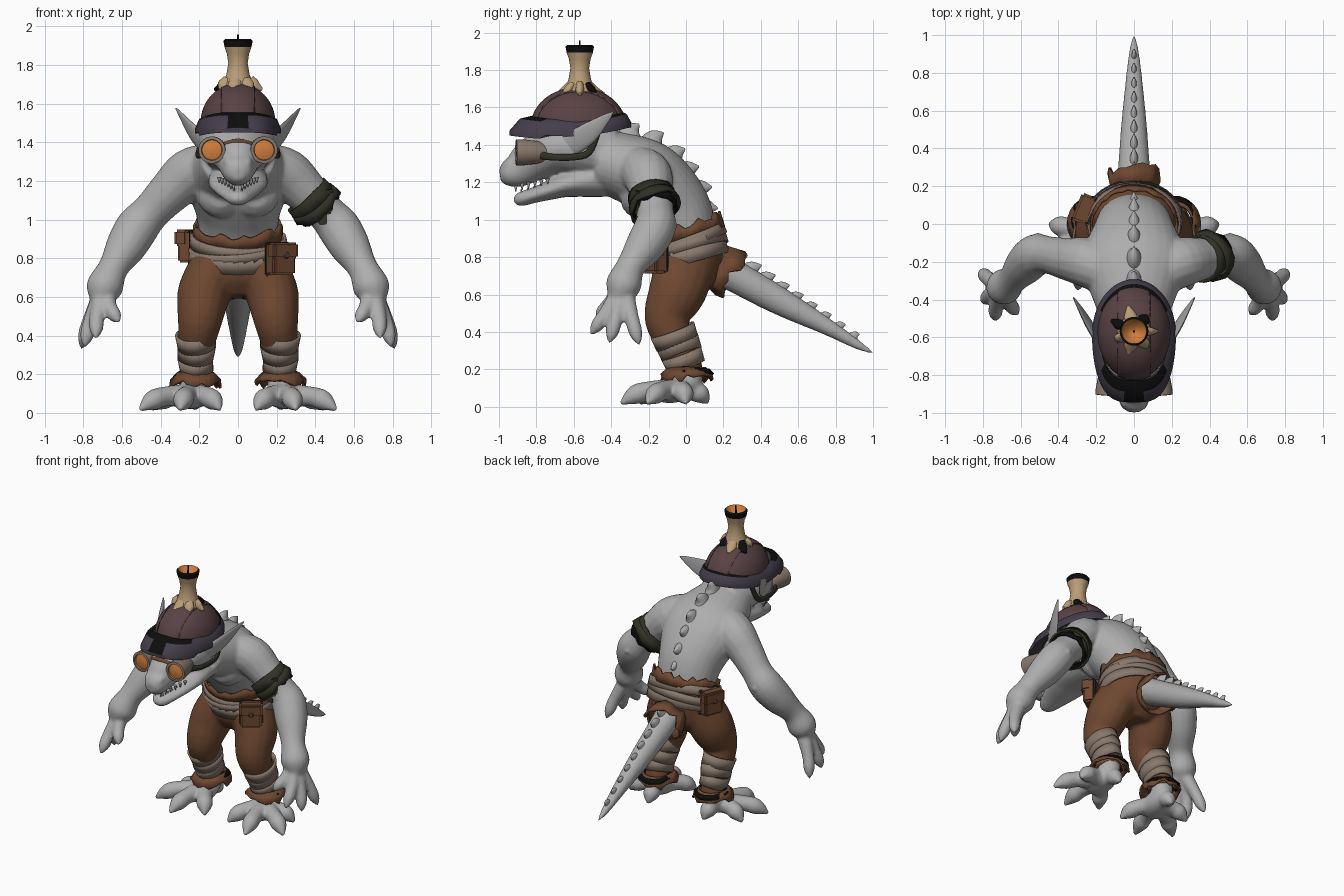
import bpy, bmesh, math, random
from mathutils import Vector, Matrix

random.seed(4)
if "Cube" in bpy.data.objects:
    bpy.data.objects.remove(bpy.data.objects["Cube"])


def material(name, *rgb):
    m = bpy.data.materials.new(name)
    m.use_nodes = True
    m.diffuse_color = (*rgb, 1)
    m.node_tree.nodes["Principled BSDF"].inputs["Base Color"].default_value = (*rgb, 1)
    return m


SKIN = material("skin grey", .42, .42, .42)
CLOTH = material("brown cloth", .155, .064, .03)
WRAP = material("beige wrap", .25, .19, .15)
WAX = material("tan wax", .5, .34, .19)
DOME = material("maroon leather", .1, .055, .058)
RIM = material("purple grey", .058, .047, .07)
GREEN = material("dark green strap", .03, .03, .019)
ORANGE = material("orange glass", .64, .21, .045)
BLACK = material("soot black", .004, .004, .004)


def finish(name, bm, *mats, angle=40, voxel=0, solid=0):
    """Turn a bmesh into a named, shaded object with optional modifiers."""
    bmesh.ops.recalc_face_normals(bm, faces=bm.faces)
    me = bpy.data.meshes.new(name)
    bm.to_mesh(me)
    bm.free()
    for m in mats:
        me.materials.append(m)
    me.shade_smooth()
    me.set_sharp_from_angle(angle=math.radians(angle))
    ob = bpy.data.objects.new(name, me)
    bpy.context.collection.objects.link(ob)
    if voxel:
        r = ob.modifiers.new("merge", 'REMESH')
        r.mode, r.voxel_size, r.use_smooth_shade = 'VOXEL', voxel, True
        s = ob.modifiers.new("soften", 'SMOOTH')
        s.factor, s.iterations = .5, 8
    if solid:
        s = ob.modifiers.new("thickness", 'SOLIDIFY')
        s.thickness, s.offset = solid, 0
    return ob


def bridge(bm, rings, closed=True):
    """Skin a list of vertex rings; returns faces grouped per step."""
    n = len(rings[0])
    steps = [[bm.faces.new((a[i], a[(i + 1) % n], b[(i + 1) % n], b[i])) for i in range(n)]
             for a, b in zip(rings, rings[1:])]
    if closed:
        bm.faces.new(rings[0])
        bm.faces.new(rings[-1])
    return steps


def tube(bm, pts, both=False, n=16, sub=4):
    """Smooth tube through (x, y, z, radius[, radius2]); both adds its mirror."""
    p = [Vector(q if len(q) == 5 else (*q, q[3])) for q in pts]
    sideways = abs(Vector((p[1] - p[0])[:3]).normalized().x) > .75
    ref = Vector((0, 1, 0) if sideways else (1, 0, 0))
    p = [p[0] * 2 - p[1]] + p + [p[-1] * 2 - p[-2]]
    path = []
    for a, b, c, d in zip(p, p[1:], p[2:], p[3:]):
        for k in range(sub):
            t = k / sub
            path.append((b * 2 + (c - a) * t + (a * 2 - b * 5 + c * 4 - d) * t ** 2
                         + (b * 3 - a - c * 3 + d) * t ** 3) / 2)
    path.append(p[-2])
    for side in ((1, -1) if both else (1,)):
        rings = []
        for i, q in enumerate(path):
            t = Vector((path[min(i + 1, len(path) - 1)] - path[max(i - 1, 0)])[:3]).normalized()
            u = (ref - t * ref.dot(t)).normalized()
            v, ring = t.cross(u), []
            for k in range(n):
                a = math.tau * k / n
                co = Vector(q[:3]) + u * max(q[3], .003) * math.cos(a) + v * max(q[4], .003) * math.sin(a)
                ring.append(bm.verts.new((co.x * side, co.y, co.z)))
            rings.append(ring)
        bridge(bm, rings)


def tubes(name, mat, paths, both=False, **kw):
    bm = bmesh.new()
    for pts in paths:
        tube(bm, pts, both)
    return finish(name, bm, mat, **kw)


def lathe(name, profile, mats, loc, axis=(0, 0, 1), n=28):
    """Spin (radius, height, material index) rows around an axis."""
    bm = bmesh.new()
    turn = Matrix.Translation(loc) @ Vector((0, 0, 1)).rotation_difference(Vector(axis)).to_matrix().to_4x4()
    rings = [[bm.verts.new(turn @ Vector((r * math.cos(math.tau * k / n), r * math.sin(math.tau * k / n), h)))
              for k in range(n)] for r, h, _ in profile]
    for row, faces in zip(profile, bridge(bm, rings)):
        for f in faces:
            f.material_index = row[2]
    return finish(name, bm, *mats)


def band(name, mat, loc, rx, ry, h, axis=(0, 0, 1), flare=0, up=0, down=0, n=30):
    """Cloth band around an axis, torn upward and/or downward."""
    bm = bmesh.new()
    q = Vector((0, 0, 1)).rotation_difference(Vector(axis))
    rings = [[], []]
    for k in range(n):
        a = math.tau * k / n
        lo, hi = -h / 2 - down * random.random(), h / 2 + up * random.random()
        for ring, z, f in ((rings[0], lo, flare), (rings[1], hi, 0)):
            ring.append(bm.verts.new(q @ Vector(((rx + f) * math.cos(a), (ry + f) * math.sin(a), z)) + Vector(loc)))
    bridge(bm, rings, closed=False)
    return finish(name, bm, mat, solid=.014)


def box(name, mat, loc, size, turn, bevel=.012):
    bm = bmesh.new()
    bmesh.ops.create_cube(bm, size=1, matrix=Matrix.LocRotScale(None, None, Vector(size)))
    bmesh.ops.bevel(bm, geom=bm.edges[:], offset=min(bevel, min(size) * .4), segments=2, affect='EDGES')
    ob = finish(name, bm, mat)
    ob.matrix_world = Matrix.Translation(loc) @ Matrix.Rotation(turn, 4, 'Z')
    return ob


# Skin: torso, head, jaw and tail on the centre line
bm = bmesh.new()
tube(bm, [(0, .02, .82, .18, .14), (0, 0, .92, .2, .165), (0, -.05, 1.04, .22, .19), (0, -.13, 1.15, .26, .2),
          (0, -.215, 1.235, .285, .195), (0, -.34, 1.285, .24, .18), (0, -.47, 1.32, .19, .165)], n=28)
tube(bm, [(0, -.4, 1.35, .17, .15), (0, -.6, 1.39, .2, .16), (0, -.72, 1.37, .175, .135), (0, -.82, 1.32, .125, .118),
          (0, -.9, 1.265, .09, .093), (0, -.965, 1.245, .068, .066), (0, -.995, 1.24, .03, .035)], n=24)
tube(bm, [(0, -.45, 1.22, .15, .1), (0, -.63, 1.19, .155, .07), (0, -.72, 1.16, .13, .053), (0, -.8, 1.135, .1, .043),
          (0, -.89, 1.108, .058, .037), (0, -.92, 1.1, .02, .015)], n=20)
tube(bm, [(0, .08, .8, .1), (0, .25, .705, .088), (0, .5, .565, .07, .075), (0, .75, .43, .046),
          (0, .92, .33, .025), (0, 1, .287, .006)])
# Skin: nostrils, chest, arms, fingers
tube(bm, [(.045, -.88, 1.31, .02), (.045, -.94, 1.295, .03), (.045, -.975, 1.275, .012)], True)
tube(bm, [(.08, -.2, 1.16, .13), (.09, -.3, 1.13, .125), (.09, -.35, 1.12, .06)], True)
tube(bm, [(.04, -.31, 1.3, .1), (.14, -.26, 1.275, .12), (.25, -.205, 1.235, .132), (.355, -.185, 1.14, .113),
          (.45, -.165, 1.04, .1), (.52, -.165, .96, .112), (.58, -.22, .86, .105), (.645, -.295, .75, .078),
          (.69, -.335, .65, .095), (.71, -.365, .57, .055)], True)
tube(bm, [(.5, -.12, .98, .06), (.505, -.07, .97, .03), (.51, -.045, .965, .008)], True)
for x, y, z in ((.615, -.48, .47), (.735, -.51, .385), (.795, -.41, .34), (.81, -.25, .33)):
    root, tip = Vector((.69, -.335, .63)), Vector((x, y, z))
    mid, end = root.lerp(tip, .5), root.lerp(tip, .8)
    tube(bm, [(*root, .055), (mid.x * 1.02, mid.y, mid.z, .04), (end.x * 1.01, end.y, end.z, .036), (*tip, .008)], True)
# Skin: feet and toes
tube(bm, [(.22, .02, .22, .065), (.225, .01, .13, .075), (.24, -.06, .09, .095, .07), (.26, -.14, .07, .085, .05)], True)
for x, y in ((.09, -.25), (.3, -.35), (.51, -.21), (.45, .0), (.22, .12)):
    root, tip = Vector((.24, -.04, .09)), Vector((x, y, .016))
    mid, end = root.lerp(tip, .5), root.lerp(tip, .76)
    tube(bm, [(*root, .065), (mid.x, mid.y, .085, .052), (end.x, end.y, .062, .052), (*tip, .01)], True)
finish("body_skin", bm, SKIN, voxel=.01)

# Ears
tubes("ears", SKIN, [[(.15, -.68, 1.37, .012, .04), (.19, -.61, 1.405, .016, .06), (.245, -.52, 1.465, .014, .055),
                      (.3, -.425, 1.545, .007, .022), (.32, -.39, 1.575, .004)]], True)

# Back and tail spikes, swept backward into a saw edge
paths = []
for y, z, lean in ((-.36, 1.515, 75), (-.25, 1.51, 62), (-.12, 1.465, 54), (-.005, 1.38, 48),
                   (.07, 1.285, 36), (.14, 1.175, 25), (.17, 1.06, 10)):
    d = Vector((0, math.cos(math.radians(lean)), math.sin(math.radians(lean))))
    t = Vector((0, y, z))
    paths.append([(*(t - d * .14), .055, .095), (*(t - d * .06 + Vector((0, -.012, .016))), .034, .055), (*t, .004)])
for i in range(9):
    k = i / 8
    y, z, s = .27 + .63 * k, .778 - .405 * k, 1 - .55 * k
    paths.append([(0, y - .03, z - .045 * s, .04 * s, .08 * s), (0, y + .005, z + .01, .024 * s, .048 * s),
                  (0, y + .06 * s, z + .032 * s, .003)])
tubes("spine_spikes", SKIN, paths)

# Teeth along both jaws
paths = []
for i in range(6):
    k = i / 5
    x, y = .022 + .075 * k, -.91 + .17 * k
    paths.append([(x, y, 1.19 + .03 * k, .012), (x, y, 1.152 + .04 * k, .002)])
    paths.append([(x * .85, y + .03, 1.125 + .04 * k, .011), (x * .9, y + .03, 1.165 + .035 * k, .002)])
tubes("teeth", SKIN, paths, True)

# Trousers with hips and two legs
bm = bmesh.new()
tube(bm, [(0, -.01, .6, .11, .1), (0, 0, .69, .24, .17), (0, .02, .8, .235, .185), (0, .01, .87, .225, .185),
          (0, -.01, .9, .21, .17)], n=28)
tube(bm, [(.12, 0, .76, .13, .16), (.175, -.045, .62, .138, .155), (.195, -.1, .49, .118, .125), (.21, -.08, .39, .1, .108),
          (.22, -.03, .28, .078, .092), (.22, 0, .2, .082, .09), (.22, .005, .165, .085, .09)], True)
finish("trousers", bm, CLOTH, voxel=.012)

# Waist wraps and torn cloth around them
TILT = (0, -.3, .95)
band("waist_rag", CLOTH, (0, .005, .925), .226, .2, .05, TILT, up=.045, n=44)
band("waist_wrap_low", WRAP, (0, .02, .81), .248, .2, .08, (0, -.27, .95), .004)
band("waist_wrap_high", WRAP, (0, .01, .89), .242, .203, .06, (.04, -.34, .94), .004)
band("waist_wrap_cross", WRAP, (0, .015, .85), .25, .207, .055, (-.08, -.28, .95))
band("tail_rag", CLOTH, (0, .2, .735), .11, .11, .05, (0, -.85, .5), .025, up=.03, down=.07, n=20)

# Shin wraps and ankle rags
for side, word in ((1, "left"), (-1, "right")):
    for i, (y, z, r) in enumerate(((-.06, .375, .106), (-.035, .315, .1), (-.012, .25, .093))):
        band(f"{word}_shin_wrap_{i}", WRAP, (.217 * side, y, z), r - .008, r + .012, .078,
             (.12 * side * (-1) ** i, -.35, .94), -.006)
    band(f"{word}_ankle_rag", CLOTH, (.22 * side, .005, .19), .09, .097, .035, flare=.04, down=.045, n=24)
    band(f"{word}_ankle_soot", BLACK, (.22 * side, .03, .198), .085, .092, .02, (0, .1, 1), .025, down=.012, n=18)

# Pouches with flap, strap and button
for word, x, y, z, turn in (("front", .22, -.165, .795, .6), ("rear", -.25, .075, .86, -1.95)):
    out = Vector((math.sin(turn), -math.cos(turn), 0))
    c = Vector((x, y, z))
    box(f"{word}_pouch", CLOTH, c, (.14, .085, .165), turn)
    box(f"{word}_pouch_flap", CLOTH, c + out * .022 + Vector((0, 0, .045)), (.155, .07, .085), turn)
    box(f"{word}_pouch_strap", GREEN, c - out * .028, (.155, .022, .178), turn)
    lathe(f"{word}_pouch_button", [(.018, 0, 0), (.012, .01, 0)], [DOME], c + out * .055 + Vector((0, 0, .02)), out, 12)

# Armband with torn edges
ARM = (-.68, -.15, .72)
band("armband", GREEN, (.375, -.18, 1.105), .121, .121, .06, ARM, up=.01, down=.04, n=22)
band("armband_strap", GREEN, (.395, -.175, 1.085), .127, .127, .035, (-.6, -.35, .72), .01, down=.03, n=18)
band("armband_soot", BLACK, (.41, -.17, 1.07), .117, .117, .03, ARM, down=.03, n=18)
for x, z, t in ((.47, 1.09, .5), (.44, 1.04, .1)):
    box("armband_rag", GREEN, (x, -.255, z), (.045, .02, .13), t, .004)

# Helmet dome with raised centre panel
for name, grow, keep in (("helmet_dome", 1, 9), ("helmet_panel", 1.025, .085)):
    bm = bmesh.new()
    bmesh.ops.create_uvsphere(bm, u_segments=48, v_segments=24, radius=1)
    bmesh.ops.transform(bm, matrix=Matrix.LocRotScale(Vector((0, -.575, 1.5)), None, Vector((.19, .245, .2)) * grow),
                        verts=bm.verts)
    for x in (keep, -keep):
        bmesh.ops.bisect_plane(bm, geom=bm.verts[:] + bm.edges[:] + bm.faces[:], plane_co=(x, 0, 0),
                               plane_no=(x, 0, 0), clear_outer=True)
    bmesh.ops.bisect_plane(bm, geom=bm.verts[:] + bm.edges[:] + bm.faces[:], plane_co=(0, 0, 1.49),
                           plane_no=(0, 0, -1), clear_outer=True)
    finish(name, bm, DOME, solid=.008)

# Helmet rim and squarish visor, sooty where they meet the dome
bm = bmesh.new()
rings = []
for grow, lift in ((.93, -.02), (.95, .06), (1.07, .045), (1.17, 0), (1.17, -.025), (.93, -.02)):
    ring = []
    for k in range(64):
        c, s = math.cos(math.tau * k / 64), math.sin(math.tau * k / 64)
        reach = .25 if s > 0 else .25 + (grow - .93) * .24
        wide = math.copysign(abs(c) ** (1 if s > 0 else .6), c)
        drop = -.025 * c * c + .025 * max(s, 0) - (.02 if s < -.5 and grow > 1.1 else 0)
        ring.append(bm.verts.new((.19 * grow * wide, -.585 + reach * grow * s, 1.495 + lift + drop)))
    rings.append(ring)
for i, faces in enumerate(bridge(bm, rings, closed=False)):
    for f in faces:
        m = f.calc_center_median()
        front = i == 1 and m.y < -.76 or i == 2 and m.y < -.8 and abs(m.x) < .045
        f.material_index = int(front or i == 1 and m.y > -.46)
finish("helmet_rim", bm, RIM, BLACK)

# Candle on top: wax stem, drips, burnt lip, glowing bowl and wick
lathe("candle", [(.1, 1.66, 0), (.08, 1.7, 0), (.06, 1.75, 0), (.05, 1.81, 0), (.058, 1.86, 0), (.07, 1.893, 1),
                 (.076, 1.925, 1), (.066, 1.935, 2), (.05, 1.905, 2), (.002, 1.87, 2)], [WAX, BLACK, ORANGE], (0, -.568, 0))
paths, soot = [], []
for k in range(7):
    a, r = math.tau * k / 7, random.uniform(.1, .135)
    c, s = math.cos(a), math.sin(a)
    (soot if k in (1, 3) else paths).append([(.055 * c, -.568 + .055 * s, 1.72, .032, .02),
                                             (.085 * c, -.568 + .085 * s, 1.69, .034, .022),
                                             (r * c, -.568 + r * s, 1.672, .008)])
tubes("wax_drips", WAX, paths)
tubes("sooty_drips", BLACK, soot)
lathe("wick", [(.006, 1.865, 0), (.005, 1.958, 0)], [BLACK], (0, -.568, 0), n=8)

# Goggles: cups, recessed lenses, bridge and strap
for side, word in ((1, "left"), (-1, "right")):
    lathe(f"{word}_goggle", [(.045, -.09, 0), (.06, -.05, 0), (.066, .0, 0), (.07, .03, 0), (.07, .068, 0),
                             (.054, .07, 0), (.051, .06, 1), (.03, .066, 1), (.002, .068, 1)], [WRAP, ORANGE],
          (.13 * side, -.84, 1.36), (.08 * side, -1, 0))
tubes("goggle_bridge", CLOTH, [[(-.085, -.87, 1.385, .012), (0, -.89, 1.405, .014), (.085, -.87, 1.385, .012)]])
tubes("goggle_strap", GREEN, [[(.155, -.8, 1.35, .012, .02), (.195, -.72, 1.335, .01, .018), (.21, -.6, 1.335, .01, .018),
                               (.205, -.52, 1.36, .01, .018), (.19, -.475, 1.46, .01, .018)]], True)
